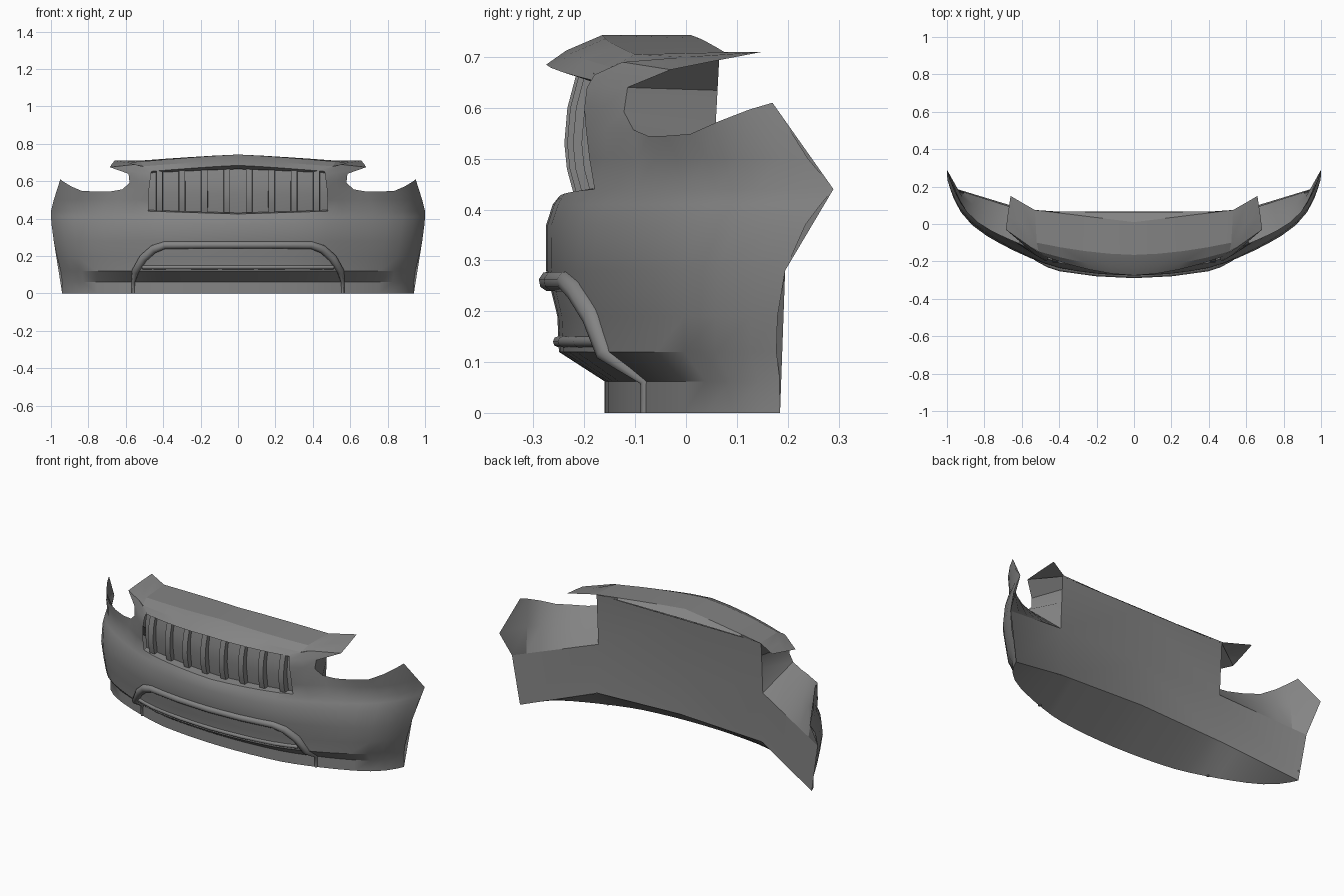
import bpy, math

cube = bpy.data.objects.get("Cube")
if cube:
    bpy.data.objects.remove(cube, do_unlink=True)

grey = bpy.data.materials.new("body_grey")
grey.use_nodes = True
colour = (0.23, 0.23, 0.23, 1)
grey.diffuse_color = colour
for node in grey.node_tree.nodes:
    if node.type == 'BSDF_PRINCIPLED':
        node.inputs["Base Color"].default_value = colour
        node.inputs["Roughness"].default_value = 0.6


def lerp(a, b, t):
    return a + (b - a) * t


def mix(p, q, t):
    return tuple(lerp(a, b, t) for a, b in zip(p, q))


def interp(table, v):
    """Linear lookup in a sorted list of tuples, keyed by the first item."""
    if v <= table[0][0]:
        return table[0]
    for a, b in zip(table, table[1:]):
        if v <= b[0]:
            return mix(a, b, (v - a[0]) / (b[0] - a[0]))
    return table[-1]


def smooth(ob, angle):
    bpy.ops.object.select_all(action='DESELECT')
    ob.select_set(True)
    bpy.context.view_layer.objects.active = ob
    bpy.ops.object.shade_smooth_by_angle(angle=math.radians(angle))


def sheet(name, rows, flip=False, angle=30):
    """Quad grid through rows of points (None leaves a hole), mirrored in x."""
    verts, index = [], {}
    for r, row in enumerate(rows):
        for c, p in enumerate(row):
            if p is not None:
                index[r, c] = len(verts)
                verts.append(p)
    faces = []
    for r in range(len(rows) - 1):
        for c in range(len(rows[0]) - 1):
            keys = [(r, c), (r, c + 1), (r + 1, c + 1), (r + 1, c)]
            if all(k in index for k in keys):
                f = [index[k] for k in keys]
                faces.append(f[::-1] if flip else f)
    me = bpy.data.meshes.new(name)
    me.from_pydata(verts, [], faces)
    me.validate()
    me.materials.append(grey)
    ob = bpy.data.objects.new(name, me)
    bpy.context.collection.objects.link(ob)
    smooth(ob, angle)
    ob.modifiers.new("mirror", 'MIRROR').merge_threshold = 0.0005


# Plan curve (fraction of half width, fraction of sweep back)
PLAN = [(0, 0), (.1, .006), (.2, .02), (.3, .045), (.4, .08), (.48, .13),
        (.56, .195), (.65, .28), (.72, .355), (.8, .45), (.88, .575),
        (.94, .72), (.98, .88), (1, 1)]
# Skin levels: height, centre y, half width, end y
LEVELS = [(0, -.16, .94, .185), (.062, -.16, .94, .185),
          (.12, -.25, .948, .178), (.19, -.253, .965, .18),
          (.28, -.275, .985, .195), (.37, -.275, .997, .235),
          (.41, -.262, 1, .265), (.44, -.25, 1, .29)]
WING_LEVELS = [(.5, -.225, .985, .24), (.545, -.21, .95, .17)]


def skin(s, level):
    z, cy, ex, ey = level
    return (s * ex, lerp(cy, ey, interp(PLAN, s)[1]), z)


def skin_at(x, z):
    level = interp(LEVELS, z)
    return skin(x / level[2], level)


S = [p[0] for p in PLAN]
LAMP = S.index(.65)
GRILLE = S.index(.48)

# Bumper skin: sill dips slightly towards the middle of the grille
bumper = [[skin(s, lv) for s in S] for lv in LEVELS]
bumper[-1] = [(x, y, z - .015 * max(0, 1 - s / .48))
              for (x, y, z), s in zip(bumper[-1], S)]

# Wing rows, the last one being the lamp opening rim
wing = [[skin(s, lv) for s in S[LAMP:]] for lv in WING_LEVELS]
rim = [(x, y, z + .065 * max(0, (s - .86) / .14) ** 1.5 + .012 * (s < .7))
       for (x, y, z), s in zip(wing[1], S[LAMP:])]

# Pillar between grille and lamp opening
pillar = [
    [(.478, -.19, .5), (.54, -.158, .5), wing[0][0]],
    [(.475, -.197, .56), (.54, -.158, .56), rim[0]],
    [(.47, -.2, .6), (.53, -.165, .6), (.58, -.122, .592)],
    [(.465, -.195, .64), (.53, -.163, .645), (.585, -.115, .64)],
    [(.46, -.18, .665), (.55, -.125, .69), (.685, -.03, .675)],
]
pad = [None] * GRILLE
gap = [None] * (len(S) - LAMP - 1)
sheet("bumper_skin", bumper
      + [pad + pillar[0] + wing[0][1:], pad + pillar[1] + rim[1:]]
      + [pad + row + gap for row in pillar[2:]])

# Hood cap with overhanging lip: (centre y, z), (end x, y, z), bow power
CAP = [((-.215, .665), (.465, -.165, .645), 1.7),
       ((-.275, .685), (.475, -.175, .652), 1.7),
       ((-.235, .713), (.51, -.147, .68), 1.7),
       ((-.165, .743), (.52, -.10, .705), 1.7),
       ((.01, .743), (.53, .075, .71), 1),
       ((.065, .712), (.53, .066, .709), 1)]
cap = [[(q * ex, lerp(cy, ey, q ** power), lerp(cz, ez, q ** 1.2))
        for q in (0, .25, .5, .75, 1)]
       for (cy, cz), (ex, ey, ez), power in CAP]
sheet("hood_cap", cap, angle=18)

# Pointed hood corner over the lamp
sheet("hood_corner", [[cap[2][-1]] + pillar[-1][1:],
                      [cap[3][-1], (.595, 0, .70), (.675, .05, .691)],
                      [cap[4][-1], (.60, .115, .71), (.66, .15, .71)]])

# Rear panel running into the lower wing lining
crease_in, crease_out = (.53, .05, .41), skin(1, LEVELS[4])
panel_top = (.53, .066, .709)
sheet("rear_lining", [[(0, .06, .15), (.53, .06, .13), skin(1, LEVELS[0])],
                      [(0, .05, .41), crease_in, crease_out],
                      [(0, .066, .709), panel_top, None]], True)

# Upper wing lining from the lamp rim back down to the crease
last = len(rim) - 1
crease = [mix(crease_in, crease_out, i / last) for i in range(last + 1)]
middle = [mix(a, b, .5) for a, b in zip(rim, crease)]
middle[-1] = bumper[-1][-1]
sheet("wing_lining", [rim, middle, crease])

# Cheek from the pillar back to the rear panel
sheet("lamp_cheek", [[row[2], mix(crease_in, panel_top, t)]
                     for row, t in zip(pillar[1:], (0, .5, .75, 1))])

# Underside
under = []
for x, y, z in bumper[0]:
    t = max(0, (x - .53) / .41)
    under.append((x, lerp(.06, .185, t), lerp(.15 - .02 * min(1, x / .53), 0, t)))
sheet("underside", [bumper[0], under], True)


# Grille backing with its sill
def bow(x):
    return .045 * (x / .48) ** 2


grille = [bumper[-1][:GRILLE + 1]]
grille.append([(x, -.2 + bow(x), z + .006) for x, y, z in grille[0]])
for z, y in ((.53, -.213), (.6, -.21), (.668, -.195)):
    grille.append([(x, y + bow(x), z) for x, _, _ in grille[0]])
sheet("grille_back", grille)

# Vertical grille ribs
for i in range(4):
    x = .06 + .12 * i
    rib = []
    for z, y in ((.432, -.222), (.48, -.235), (.53, -.24), (.6, -.234), (.668, -.216)):
        f, b = y + bow(x), y + .045 + bow(x)
        rib.append([(x - .02, b, z), (x - .016, f, z), (x + .016, f, z), (x + .02, b, z)])
    sheet("grille_rib_%d" % (i + 1), rib)


# Tubes following the skin
def tube(name, half):
    path = [(-x, z, r) for x, z, r in half] + half[-2::-1]
    cu = bpy.data.curves.new(name, 'CURVE')
    cu.dimensions = '3D'
    cu.bevel_depth = 1
    cu.bevel_resolution = 2
    cu.use_fill_caps = True
    sp = cu.splines.new('POLY')
    sp.points.add(len(path) - 1)
    for pt, (x, z, r) in zip(sp.points, path):
        pt.co = (x, skin_at(abs(x), z)[1], z, 1)
        pt.radius = r
    cu.materials.append(grey)
    ob = bpy.data.objects.new(name, cu)
    bpy.context.collection.objects.link(ob)
    bpy.ops.object.select_all(action='DESELECT')
    ob.select_set(True)
    bpy.context.view_layer.objects.active = ob
    bpy.ops.object.convert(target='MESH')
    smooth(bpy.context.view_layer.objects.active, 50)


tube("intake_frame", [(.56, 0, .008), (.56, .062, .01), (.548, .12, .02),
                      (.505, .19, .024), (.45, .238, .024), (.39, .259, .021),
                      (.2, .259, .02), (0, .259, .02)])
tube("intake_lower_bar", [(.51, .14, .011), (.4, .14, .011),
                          (.2, .14, .011), (0, .14, .011)])
